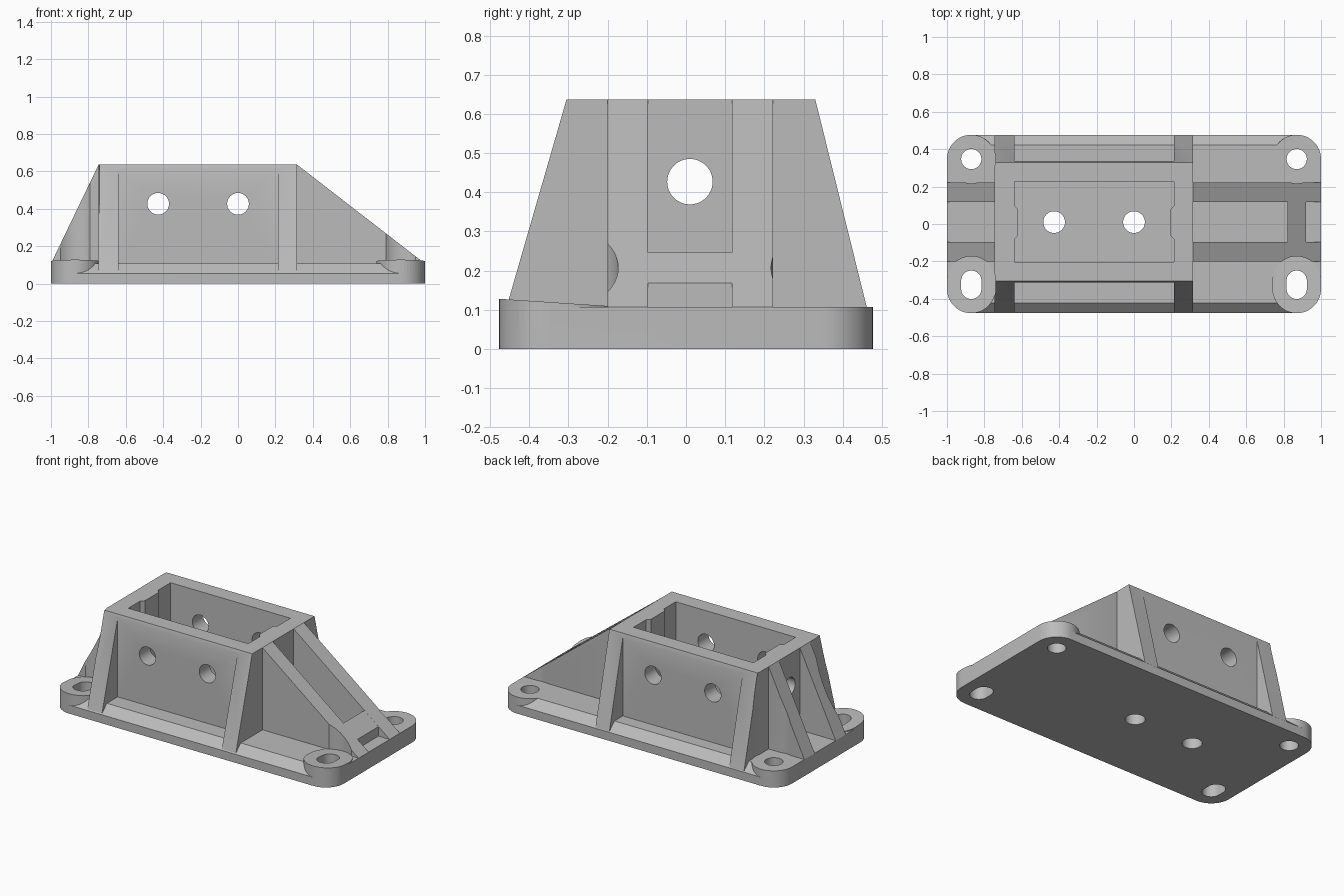
import bpy, bmesh, math
from mathutils import Vector

old = bpy.data.objects.get("Cube")
if old:
    bpy.data.objects.remove(old, do_unlink=True)

grey = bpy.data.materials.new("plain grey")
grey.use_nodes = True
colour = (0.5, 0.5, 0.5, 1)
grey.diffuse_color = colour
grey.node_tree.nodes["Principled BSDF"].inputs["Base Color"].default_value = colour

H, FLOOR = 0.637, 0.107          # tower top, plate top
X0, X1 = -0.745, 0.315           # tower ends
IN0, IN1 = -0.64, 0.215          # cavity ends
EDGE, BOSS, HOLE, MID = 0.477, 0.13, 0.058, 0.01


def prism(name, points, axis, a, b):
    """Extrude a 2D outline along an axis (outline uses the other two, in order)."""
    def place(p, d):
        c = list(p)
        c.insert("xyz".index(axis), d)
        return Vector(c)
    bm = bmesh.new()
    lo = [bm.verts.new(place(p, a)) for p in points]
    hi = [bm.verts.new(place(p, b)) for p in points]
    bm.faces.new(lo)
    bm.faces.new(hi)
    n = len(points)
    for i in range(n):
        j = (i + 1) % n
        bm.faces.new((lo[i], lo[j], hi[j], hi[i]))
    bmesh.ops.recalc_face_normals(bm, faces=bm.faces)
    mesh = bpy.data.meshes.new(name)
    bm.to_mesh(mesh)
    bm.free()
    mesh.materials.append(grey)
    obj = bpy.data.objects.new(name, mesh)
    bpy.context.collection.objects.link(obj)
    return obj


def combine(target, others, operation):
    """Apply a boolean with each helper and remove the helper."""
    for other in others:
        mod = target.modifiers.new(operation, "BOOLEAN")
        mod.operation, mod.solver, mod.object = operation, "EXACT", other
        bpy.context.view_layer.objects.active = target
        bpy.ops.object.modifier_apply(modifier=mod.name)
        bpy.data.objects.remove(other, do_unlink=True)


def box2(u0, u1, v0, v1):
    return [(u0, v0), (u1, v0), (u1, v1), (u0, v1)]


def arc(cx, cy, r, start, end, steps):
    angles = [math.radians(start + (end - start) * i / steps) for i in range(steps + 1)]
    return [(cx + r * math.cos(t), cy + r * math.sin(t)) for t in angles]


def slot(cx, y0, y1, r):
    """Outline of a round hole, or a slot stretched along y."""
    if y0 == y1:
        return arc(cx, y0, r, 0, 360, 48)[:-1]
    return arc(cx, y1, r, 0, 180, 24) + arc(cx, y0, r, 180, 360, 24)


# Corner fixings: slots at the front, round holes at the back
cx, cy = 1 - BOSS, EDGE - BOSS
corners = [(s * cx, y0, y1) for s in (-1, 1) for y0, y1 in ((-cy, -0.303), (cy, cy))]

# Base plate with rounded corners and chamfered long edges
outline = []
for k, (sx, sy) in enumerate(((1, 1), (-1, 1), (-1, -1), (1, -1))):
    outline += arc(sx * cx, sy * cy, BOSS, 90 * k, 90 * k + 90, 12)
body = prism("mounting_bracket", outline, "z", 0, FLOOR)
for s in (-1, 1):
    chamfer = prism("chamfer_cutter", [(s * 0.422, FLOOR), (s * EDGE, 0.055),
                    (s * 0.6, 0.055), (s * 0.6, 0.2), (s * 0.422, 0.2)], "x", -cx, cx)
    keep = [prism("boss_keep", slot(x, y0, y1, BOSS), "z", -0.1, 0.5) for x, y0, y1 in corners]
    combine(chamfer, keep, "DIFFERENCE")
    combine(body, [chamfer], "DIFFERENCE")

# Tapered tower, recessed between the corner ribs
BOT = 0.052
tower = prism("tower", [(-0.474, BOT), (0.475, BOT), (0.33, H), (-0.305, H)], "x", X0, X1)
combine(tower, [prism("recess_cutter", box2(IN0, IN1, *ys), "z", 0, 1)
                for ys in ((-0.6, -0.312), (0.337, 0.6))], "DIFFERENCE")
# Recesses beside the end gussets do not exist, so the end walls stay full

# Sloped gussets at both ends
parts = [tower]
for y0, y1 in ((-0.2, -0.097), (0.117, 0.222)):
    for inner, top, foot in ((0.26, X1, 1.0), (-0.7, X0, -1.0)):
        parts.append(prism("gusset", [(inner, BOT), (foot, BOT), (foot, FLOOR),
                                      (top, H), (inner, H)], "y", y0, y1))
# Cross bar between the long gussets, its top following the slope
parts.append(prism("cross_bar", [(0.82, BOT), (0.92, BOT), (0.92, 0.168), (0.82, 0.246)],
                   "y", -0.15, 0.17))
combine(body, parts, "UNION")

# Clearance above the corner fixings
combine(body, [prism("clearance_cutter", slot(x, y0, y1, BOSS), "z", FLOOR, 1)
               for x, y0, y1 in corners], "DIFFERENCE")

# Tilted pads on the front corners
for x, y0, y1 in corners:
    if y0 < 0:
        pad = prism("front_pad", slot(x, y0, y1, BOSS), "z", 0.06, FLOOR)
        for v in pad.data.vertices:
            if v.co.z > 0.08:
                v.co.z = FLOOR + 0.001 + 0.02 * (v.co.y + 0.173) / (0.173 - EDGE)
        combine(body, [pad], "UNION")

# Cavity with a shallow raised strip on each end wall
c0, c1, step = IN0, IN1, 0.02
cavity = [(c0, -0.203), (c1, -0.203), (c1, -0.083), (c1 - step, -0.063), (c1 - step, 0.078),
          (c1, 0.098), (c1, 0.227), (c0, 0.227), (c0, 0.098), (c0 + step, 0.078),
          (c0 + step, -0.063), (c0, -0.083)]
cutters = [prism("cavity_cutter", cavity, "z", FLOOR, 1)]

# Holes through floor, side walls, end walls and corners
for x in (-0.427, 0):
    cutters.append(prism("floor_hole", slot(x, MID, MID, HOLE), "z", -1, 0.3))
    cutters.append(prism("side_hole", slot(x, 0.427, 0.427, HOLE), "y", -1, 1))
cutters.append(prism("end_hole", slot(MID, 0.427, 0.427, HOLE), "x", -2, 2))
for x, y0, y1 in corners:
    cutters.append(prism("corner_hole", slot(x, y0, y1, 0.054), "z", -1, 0.5))
combine(body, cutters, "DIFFERENCE")

# Smooth round surfaces, keep sharp edges
bpy.ops.object.select_all(action="DESELECT")
body.select_set(True)
bpy.context.view_layer.objects.active = body
bpy.ops.object.shade_smooth_by_angle(angle=math.radians(25))
